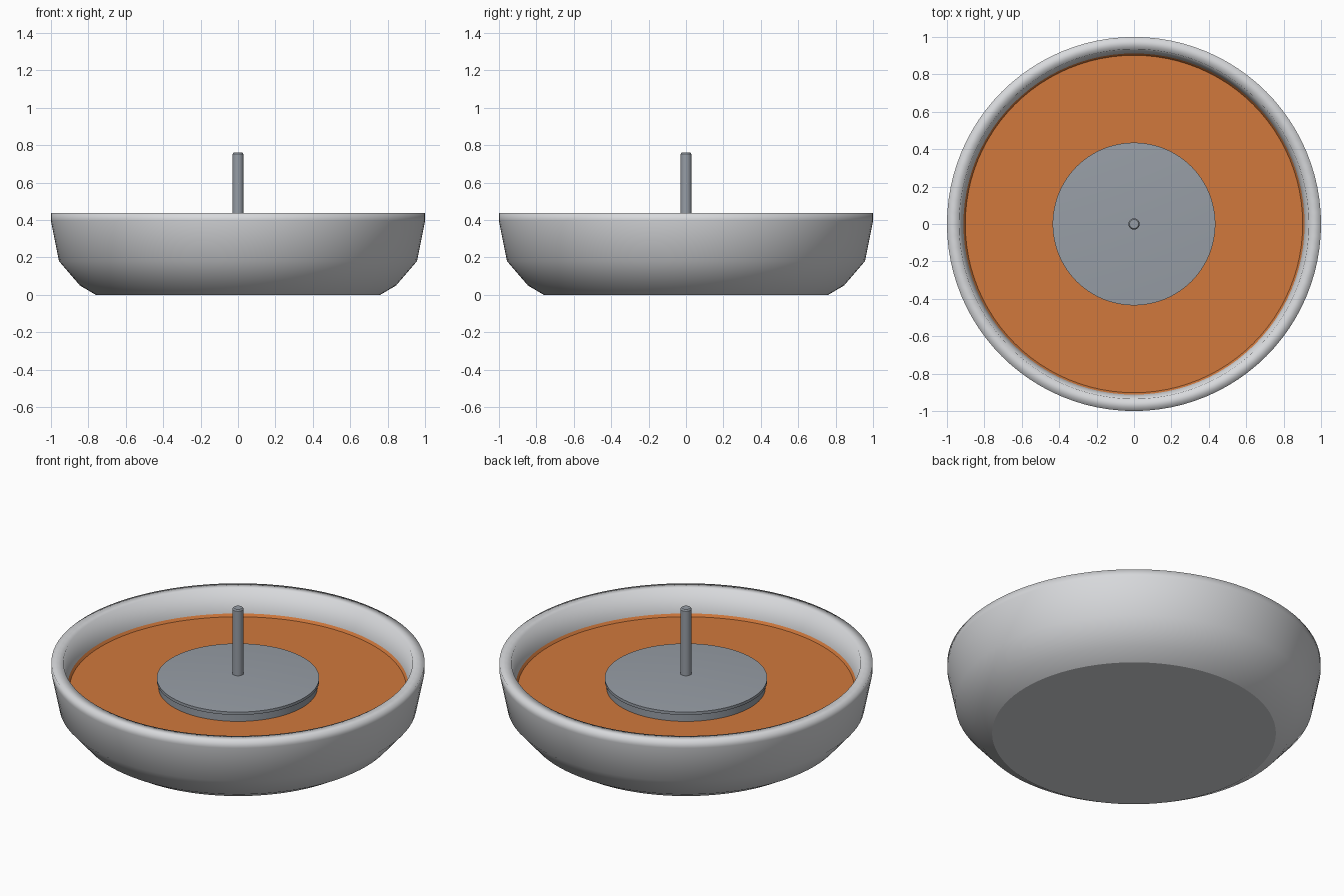
import bpy, bmesh, math

if "Cube" in bpy.data.objects:
    bpy.data.objects.remove(bpy.data.objects["Cube"])

SEGMENTS = 96


def material(name, rgb):
    m = bpy.data.materials.new(name)
    m.diffuse_color = (*rgb, 1)
    m.use_nodes = True
    m.node_tree.nodes["Principled BSDF"].inputs["Base Color"].default_value = m.diffuse_color
    return m


white = material("pale_grey", (0.68, 0.69, 0.71))
orange = material("burnt_orange", (0.64, 0.19, 0.045))
steel = material("steel_grey", (0.31, 0.34, 0.38))


def lathe(name, profile, mat, segments=SEGMENTS, angle=30):
    """Revolve an (r, z) profile around the z axis."""
    bm = bmesh.new()
    verts = [bm.verts.new((r, 0, z)) for r, z in profile]
    edges = [bm.edges.new(pair) for pair in zip(verts, verts[1:])]
    bmesh.ops.spin(bm, geom=verts + edges, axis=(0, 0, 1), cent=(0, 0, 0),
                   angle=math.tau, steps=segments, use_duplicate=False)
    bmesh.ops.remove_doubles(bm, verts=bm.verts, dist=1e-4)
    bmesh.ops.recalc_face_normals(bm, faces=bm.faces)
    for f in bm.faces:
        f.smooth = True
    for e in bm.edges:
        flat = [abs(f.normal.z) > 0.999 and f.calc_center_median().z < 0.001
                for f in e.link_faces]
        # Sharp creases, and a crisp edge around a flat base
        if e.calc_face_angle(0) > math.radians(angle) or len(set(flat)) > 1:
            e.smooth = False
    me = bpy.data.meshes.new(name)
    bm.to_mesh(me)
    bm.free()
    me.materials.append(mat)
    ob = bpy.data.objects.new(name, me)
    bpy.context.collection.objects.link(ob)
    return ob


# Bowl with a rounded-looking rim and a thick wall
lathe("bowl", [(0, 0), (0.76, 0), (0.845, 0.05), (0.957, 0.18), (1.0, 0.395),
               (1.0, 0.437), (0.935, 0.437), (0.912, 0.30), (0.90, 0.25),
               (0, 0.25)], white, angle=100)

# Coloured floor with a small raised edge
lathe("floor_plate", [(0, 0.27), (0.914, 0.27), (0.914, 0.303), (0.902, 0.285),
                      (0, 0.285)], orange)

# Shallow cone plate in the middle
lathe("centre_plate", [(0, 0.28), (0.425, 0.28), (0.425, 0.328), (0.435, 0.328),
                       (0.435, 0.345), (0, 0.372)], steel)

# Upright pin
lathe("pin", [(0, 0.35), (0.03, 0.35), (0.03, 0.752), (0.024, 0.76),
              (0, 0.76)], steel, 32)
